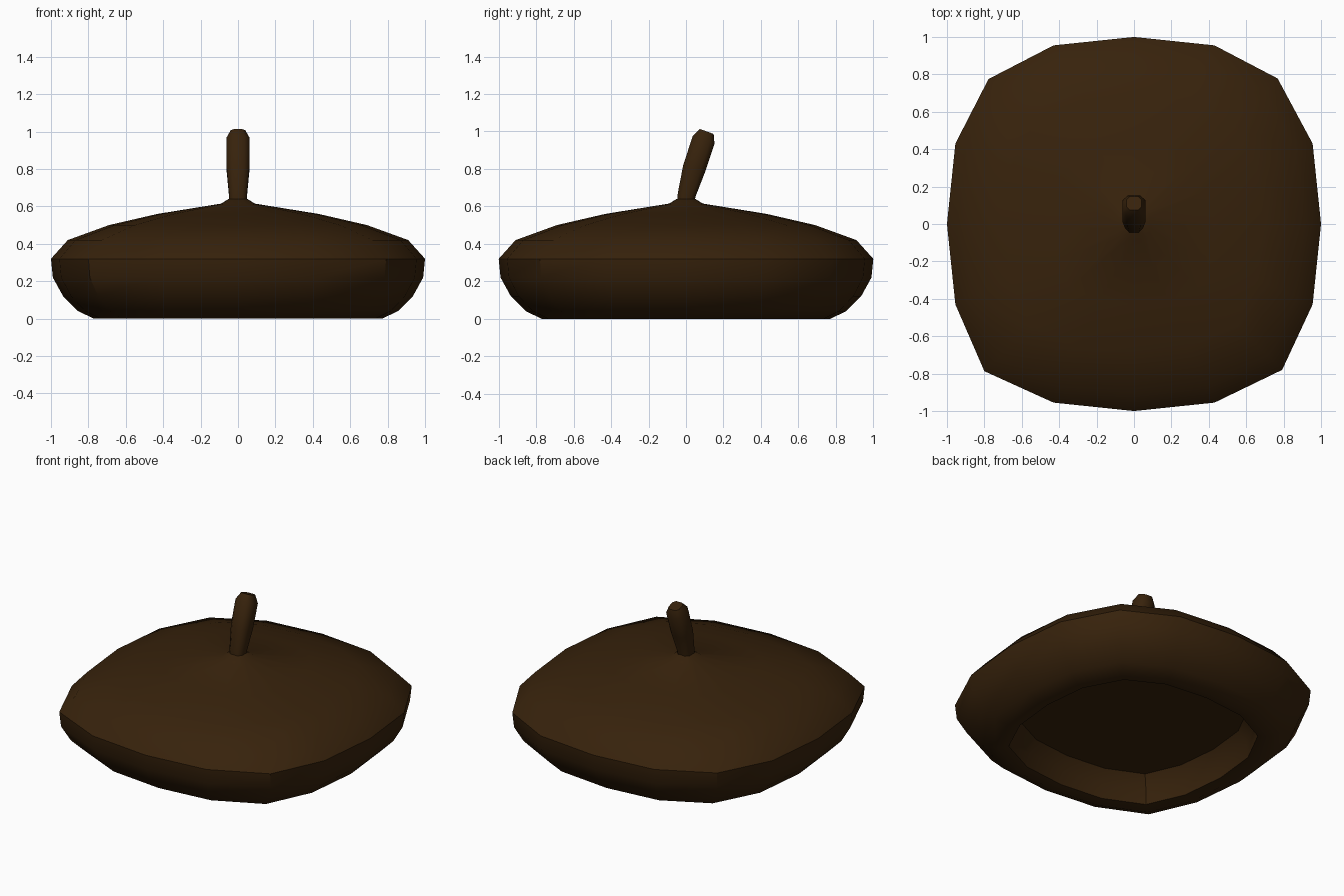
import bpy, bmesh
from math import pi, radians
from mathutils import Vector, Matrix

cube = bpy.data.objects.get("Cube")
if cube:
    bpy.data.objects.remove(cube, do_unlink=True)

brown = bpy.data.materials.new("dark brown")
brown.use_nodes = True
colour = (0.038, 0.016, 0.0035, 1)
brown.diffuse_color = colour
brown.node_tree.nodes["Principled BSDF"].inputs["Base Color"].default_value = colour


def loft(name, rings, sharp):
    """Skin a list of point rings and close both ends."""
    bm = bmesh.new()
    rows = [[bm.verts.new(p) for p in ring] for ring in rings]
    n = len(rows[0])
    for a, b in zip(rows, rows[1:]):
        for i in range(n):
            j = (i + 1) % n
            bm.faces.new((a[i], a[j], b[j], b[i]))
    bm.faces.new(rows[0][::-1])
    bm.faces.new(rows[-1])
    bmesh.ops.recalc_face_normals(bm, faces=bm.faces)
    mesh = bpy.data.meshes.new(name)
    bm.to_mesh(mesh)
    bm.free()
    mesh.materials.append(brown)
    obj = bpy.data.objects.new(name, mesh)
    bpy.context.collection.objects.link(obj)
    bpy.ops.object.select_all(action='DESELECT')
    obj.select_set(True)
    bpy.context.view_layer.objects.active = obj
    bpy.ops.object.shade_smooth_by_angle(angle=radians(sharp))


def four_turns(points):
    """Turn a quarter outline round the z axis four times."""
    return [Matrix.Rotation(k * pi / 2, 3, 'Z') @ Vector((x, y, 0))
            for k in range(4) for x, y in points]


# Rounded-square outline with slightly uneven corners
outline = four_turns([(1, 0), (0.955, 0.43), (0.78, 0.78), (0.43, 0.955)])
corners = [(0.768, 0.778), (-0.778, 0.775), (-0.8, -0.787), (0.792, -0.78)]
for k, (x, y) in enumerate(corners):
    outline[4 * k + 2] = Vector((x, y, 0))

# Cap: shallow hollow, rim, then outer shell up to the stem
profile = [(0.64, 0.19), (0.69, 0.11), (0.70, 0.01),
           (0.77, 0.0), (0.855, 0.04), (0.935, 0.12), (0.99, 0.22), (1.0, 0.32),
           (0.91, 0.42), (0.69, 0.50), (0.43, 0.56), (0.09, 0.615), (0.05, 0.64)]
loft("acorn_cap", [[p * r + Vector((0, 0, z)) for p in outline] for r, z in profile], 34)

# Stem: chamfered square section, leaning back, thicker toward the tip
section = four_turns([(1, 0.55), (0.55, 1)])
stem_path = [(0, 0.62, 0.046, 8), (0.003, 0.66, 0.048, 12), (0.043, 0.80, 0.061, 17),
             (0.094, 0.955, 0.062, 20), (0.111, 1.0, 0.039, 20)]
rings = []
for y, z, r, lean in stem_path:
    tilt = Matrix.Rotation(radians(-lean), 3, 'X')
    rings.append([tilt @ (p * r) + Vector((0, y, z)) for p in section])
loft("stem", rings, 50)
